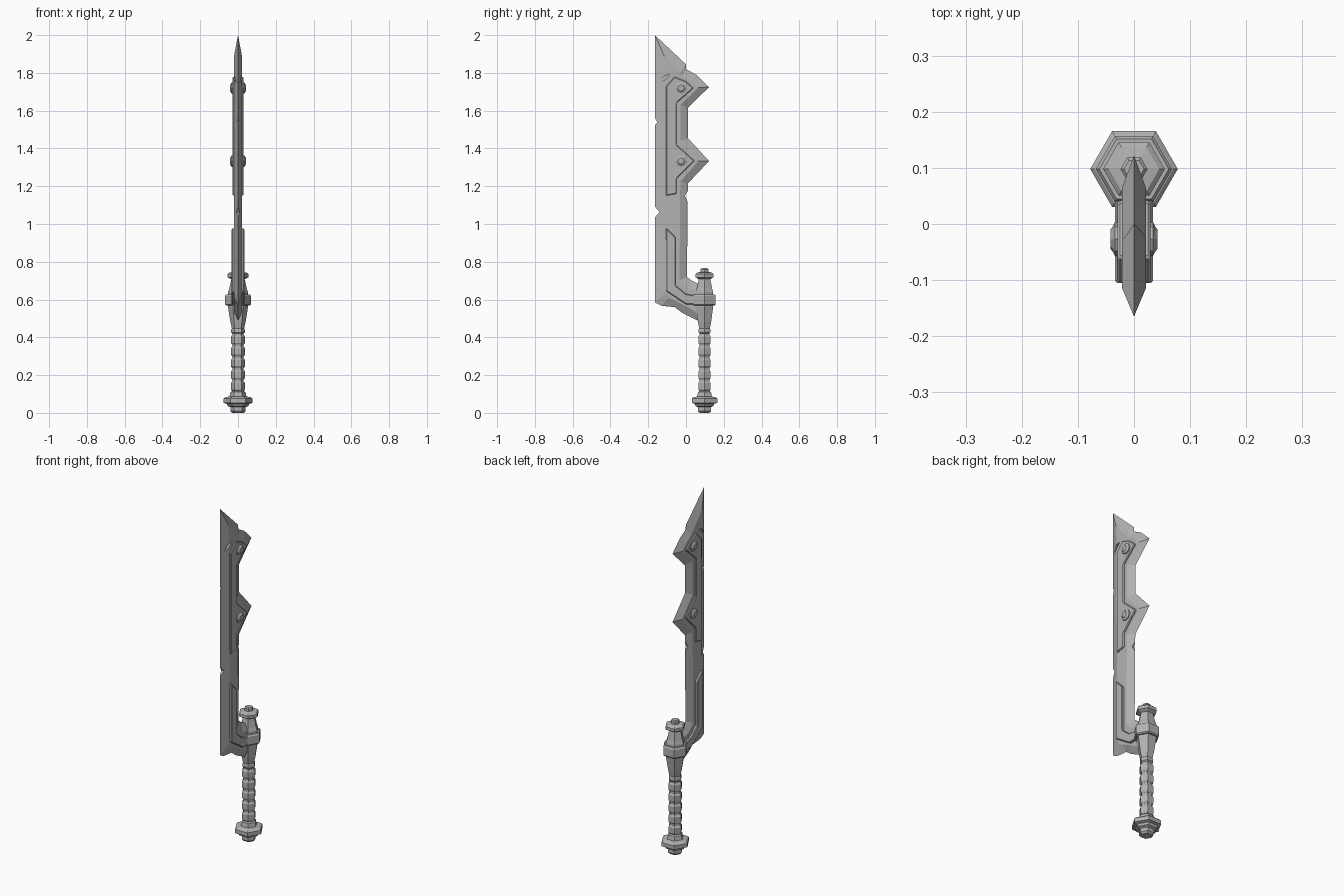
import bpy, bmesh
from math import cos, sin, tau

old = bpy.data.objects.get("Cube")
if old:
    bpy.data.objects.remove(old, do_unlink=True)

steel = bpy.data.materials.new("worn grey steel")
steel.use_nodes = True
GREY = (0.45, 0.45, 0.45, 1)
steel.diffuse_color = GREY
steel.node_tree.nodes["Principled BSDF"].inputs["Base Color"].default_value = GREY


def finish(name, bm):
    bmesh.ops.recalc_face_normals(bm, faces=bm.faces)
    mesh = bpy.data.meshes.new(name)
    bm.to_mesh(mesh)
    bm.free()
    mesh.materials.append(steel)
    obj = bpy.data.objects.new(name, mesh)
    bpy.context.collection.objects.link(obj)
    return obj


def loft(name, loops):
    """Skin a list of equal-length point loops and cap both ends."""
    bm = bmesh.new()
    rings = [[bm.verts.new(p) for p in loop] for loop in loops]
    for a, b in zip(rings, rings[1:]):
        for i in range(len(a)):
            j = (i + 1) % len(a)
            bm.faces.new((a[i], a[j], b[j], b[i]))
    bm.faces.new(rings[0])
    bm.faces.new(rings[-1])
    return finish(name, bm)


def hex_turned(name, profile, y=0.098):
    """Six-sided turned part standing on the handle axis; profile is (radius, z)."""
    return loft(name, [[(r * cos(k * tau / 6), y + r * sin(k * tau / 6), z)
                        for k in range(6)] for r, z in profile])


def slab(name, outline, x0, x1):
    """Prism of a (y, z) outline between two x positions."""
    return loft(name, [[(x, y, z) for y, z in outline] for x in (x0, x1)])


# Blade: sharp rim at the middle, flat cheeks each side (rim y, z, cheek y, z)
blade_pairs = [
    (-.165, 2.0, -.115, 1.89), (.0, 1.845, -.03, 1.80),
    (.0, 1.82, -.02, 1.785), (.055, 1.79, .025, 1.755),
    (.122, 1.725, .065, 1.722), (.01, 1.615, -.03, 1.63),
    (.01, 1.455, -.03, 1.44), (.122, 1.333, .065, 1.333),
    (.01, 1.215, -.03, 1.225), (.005, .72, -.035, .70),
    (.03, .70, .01, .66), (.09, .67, .09, .64),
    (.09, .48, .09, .53), (.06, .49, .05, .535),
    (-.02, .53, -.02, .575), (-.06, .56, -.06, .595),
    (-.13, .567, -.09, .61), (-.165, .585, -.105, .64),
]
T = 0.021
rim = [(0, p[0], p[1]) for p in blade_pairs]
blade = loft("blade", [[(-T, p[2], p[3]) for p in blade_pairs], rim,
                       [(T, p[2], p[3]) for p in blade_pairs]])

# Battle damage: nicks in the edges and a gash in each cheek
nicks = [
    [(-.18, 1.11), (-.14, 1.062), (-.18, 1.02)],
    [(-.18, 1.585), (-.152, 1.54), (-.18, 1.50)],
    [(.025, 1.20), (-.006, 1.15), (.025, 1.08)],
]
cutters = [slab("nick_cutter", n, -.05, .05) for n in nicks]
gash = [(-.145, 1.745), (-.115, 1.785), (-.085, 1.79), (-.11, 1.765)]
cutters += [slab("gash_cutter", gash, s * .009, s * .05) for s in (-1, 1)]
bpy.context.view_layer.objects.active = blade
for c in cutters:
    c.hide_render = True
    m = blade.modifiers.new("damage", 'BOOLEAN')
    m.operation, m.object, m.solver = 'DIFFERENCE', c, 'EXACT'
    bpy.ops.object.modifier_apply(modifier=m.name)
    bpy.data.objects.remove(c, do_unlink=True)

# Raised reinforcing plates and rivets on both cheeks
guard_plate = [(-.105, .98), (-.055, .93), (-.055, .675), (.0, .63),
               (.06, .62), (.06, .575), (.0, .575), (-.105, .645)]
spine_plate = [(-.105, 1.15), (-.105, 1.73), (-.06, 1.78), (.0, 1.755),
               (.04, 1.72), (-.05, 1.64), (-.05, 1.42), (.045, 1.335),
               (-.05, 1.24), (-.05, 1.16)]
for side, s in (("left", 1), ("right", -1)):
    for name, outline, x in (("guard_plate", guard_plate, .034),
                             ("spine_plate", spine_plate, .029)):
        plate = slab(f"{name}_{side}", outline, s * .012, s * x)
        bev = plate.modifiers.new("chamfer", 'BEVEL')
        bev.width, bev.segments = .004, 1
    for level, z in (("lower", 1.333), ("upper", 1.72)):
        loft(f"{level}_rivet_{side}",
             [[(s * x, -.027 + r * cos(k * tau / 8), z + r * sin(k * tau / 8))
               for k in range(8)]
              for r, x in ((.03, .015), (.03, .034), (.024, .037), (.017, .042))])

# Pommel
hex_turned("pommel", [(.03, 0), (.04, .01), (.04, .03), (.055, .036), (.06, .048),
                      (.078, .053), (.078, .075), (.07, .082), (.045, .087),
                      (.04, .11), (.03, .115)])

# Grip: core with a stack of chamfered wraps
hex_turned("grip_core", [(.03, .09), (.03, .47)])
for i in range(5):
    z = .115 + i * .0615
    hex_turned(f"grip_wrap_{i + 1}", [(.031, z), (.038, z + .009),
                                      (.038, z + .042), (.031, z + .051)])
hex_turned("grip_collar", [(.03, .42), (.036, .426), (.036, .442), (.03, .45)])

# Guard socket, band and finial cap
hex_turned("guard_socket", [(.032, .445), (.04, .48), (.053, .56), (.053, .64),
                            (.046, .66), (.036, .705), (.034, .72)])
hex_turned("guard_band", [(.062, .568), (.068, .574), (.068, .62), (.062, .628)])
hex_turned("finial_cap", [(.036, .708), (.055, .718), (.055, .735), (.045, .743),
                          (.024, .746), (.024, .76), (.018, .766)])
